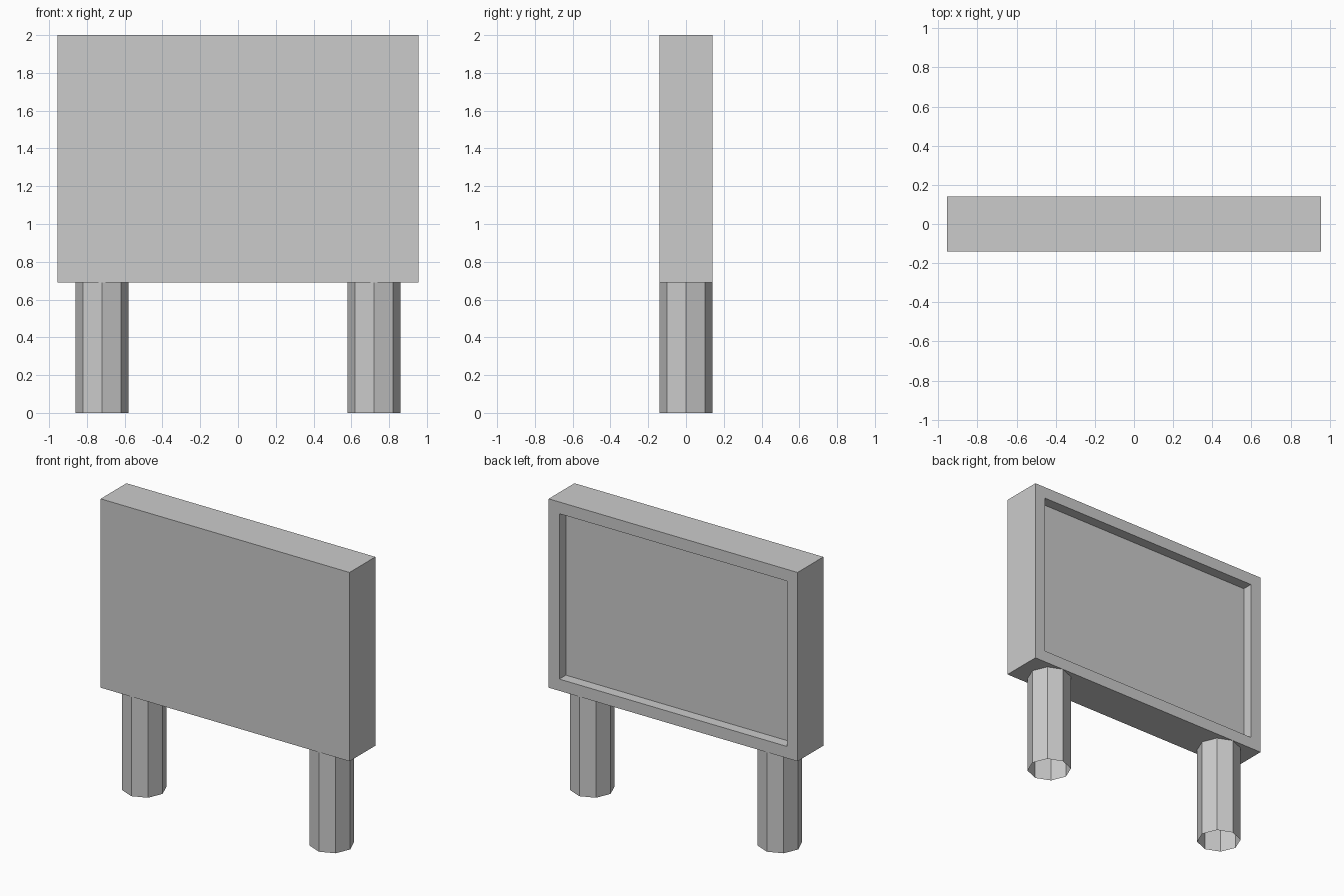
import bpy, bmesh
from mathutils import Matrix, Vector

if "Cube" in bpy.data.objects:
    bpy.data.objects.remove(bpy.data.objects["Cube"])


def add_object(name, bm):
    mesh = bpy.data.meshes.new(name)
    bm.to_mesh(mesh)
    bm.free()
    obj = bpy.data.objects.new(name, mesh)
    bpy.context.collection.objects.link(obj)
    return obj


W, D, Z0, Z1 = 1.91, 0.283, 0.69, 2.0   # panel size
RIM, RECESS = 0.115, 0.072              # back frame width and depth
LEG_X, LEG_R = 0.72, 0.1415

# Board: box with a framed recess in the back face
bm = bmesh.new()
bmesh.ops.create_cube(bm, size=1, matrix=Matrix.Translation((0, 0, (Z0 + Z1) / 2))
                      @ Matrix.Diagonal((W, D, Z1 - Z0, 1)))
bm.normal_update()
back = max(bm.faces, key=lambda f: f.normal.y)
bmesh.ops.inset_region(bm, faces=[back], thickness=RIM)
ext = bmesh.ops.extrude_discrete_faces(bm, faces=[back])
bmesh.ops.translate(bm, verts=ext["faces"][0].verts, vec=Vector((0, -RECESS, 0)))
add_object("board", bm)

# Legs: open eight-sided tubes under the board
for side, name in ((-1, "left_leg"), (1, "right_leg")):
    bm = bmesh.new()
    bmesh.ops.create_cone(bm, cap_ends=False, segments=8, radius1=LEG_R, radius2=LEG_R,
                          depth=Z0, matrix=Matrix.Translation((side * LEG_X, 0, Z0 / 2)))
    add_object(name, bm)
